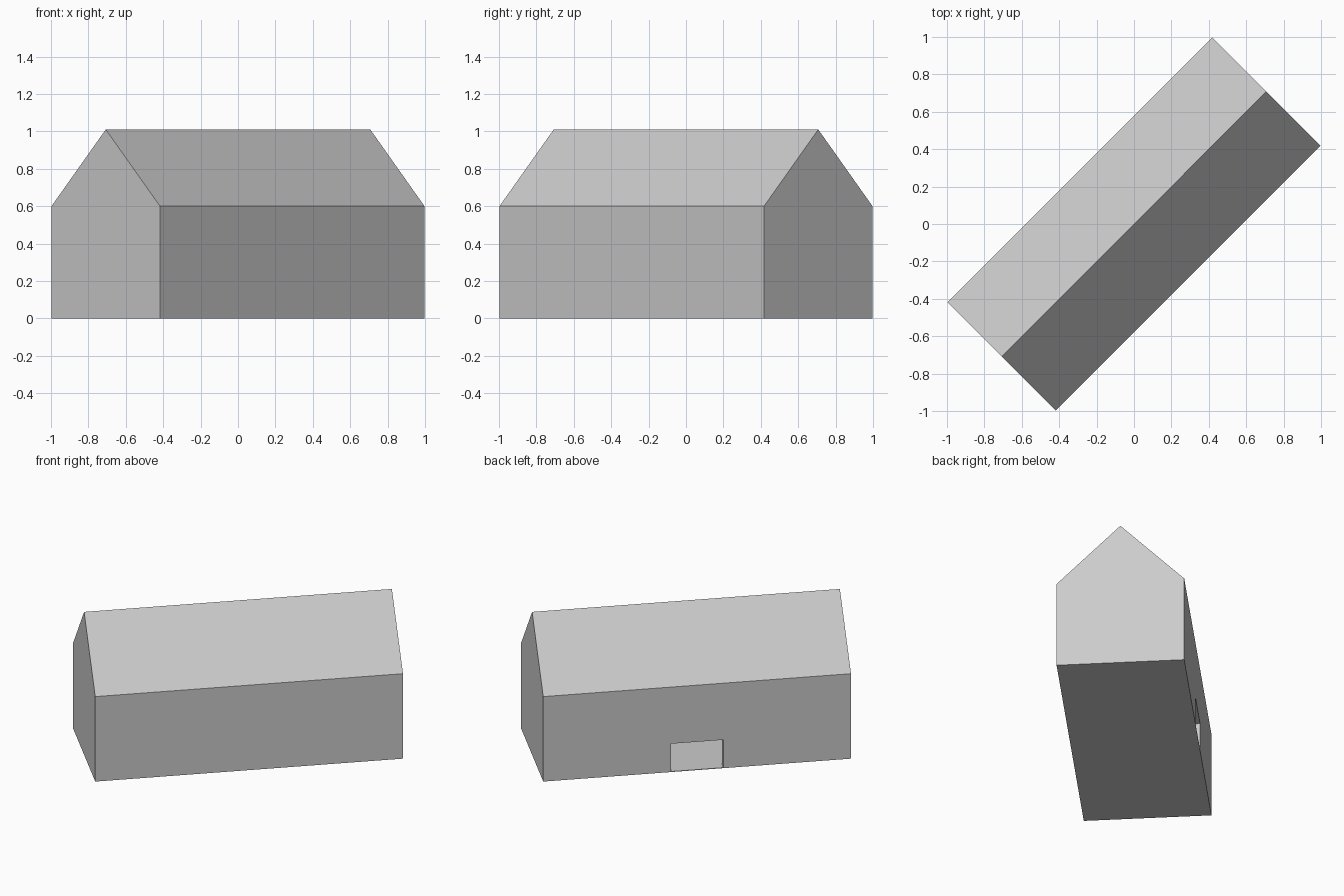
import bpy
import bmesh
from math import radians, sqrt
from mathutils import Matrix

cube = bpy.data.objects.get("Cube")
if cube:
    bpy.data.objects.remove(cube, do_unlink=True)

HALF_LENGTH = 1.0
HALF_WIDTH = 0.41
EAVES = 0.6
WALL = 0.05
FLOOR = 0.004
DOOR_WIDTH, DOOR_HEIGHT = 0.34, 0.2

grey = bpy.data.materials.new("plain grey")
grey.use_nodes = True
colour = (0.6, 0.6, 0.6, 1)
grey.diffuse_color = colour
grey.node_tree.nodes["Principled BSDF"].inputs["Base Color"].default_value = colour

TURN = Matrix.Rotation(radians(45), 4, "Z")


def prism(name, profile, x0, x1):
    """Extrude a (y, z) profile along x, then turn it to the diagonal."""
    bm = bmesh.new()
    face = bm.faces.new([bm.verts.new((x0, y, z)) for y, z in profile])
    moved = bmesh.ops.extrude_face_region(bm, geom=[face])["geom"]
    verts = [v for v in moved if isinstance(v, bmesh.types.BMVert)]
    bmesh.ops.translate(bm, verts=verts, vec=(x1 - x0, 0, 0))
    bmesh.ops.recalc_face_normals(bm, faces=bm.faces)
    bm.transform(TURN)
    mesh = bpy.data.meshes.new(name)
    bm.to_mesh(mesh)
    bm.free()
    mesh.materials.append(grey)
    obj = bpy.data.objects.new(name, mesh)
    bpy.context.collection.objects.link(obj)
    return obj


def gable(half, floor, eaves):
    """House-shaped section with a 45 degree roof."""
    return [(-half, floor), (half, floor), (half, eaves),
            (0, eaves + half), (-half, eaves)]


# Outer walls and roof
house = prism("house_shell", gable(HALF_WIDTH, 0, EAVES), -HALF_LENGTH, HALF_LENGTH)

# Hollow room, keeping the roof as thick as the walls
inner_half = HALF_WIDTH - WALL
inner_eaves = EAVES + WALL - WALL * sqrt(2)
room = prism("room_cutter", gable(inner_half, FLOOR, inner_eaves),
             WALL - HALF_LENGTH, HALF_LENGTH - WALL)

# Low doorway in the middle of the back long wall
near, far = HALF_WIDTH - 2 * WALL, HALF_WIDTH + WALL
doorway = prism("doorway_cutter",
                [(near, FLOOR), (far, FLOOR), (far, DOOR_HEIGHT), (near, DOOR_HEIGHT)],
                -DOOR_WIDTH / 2, DOOR_WIDTH / 2)

# Cut both out and keep the finished shell
for cutter in (room, doorway):
    cutter.hide_render = True
    cut = house.modifiers.new(cutter.name, "BOOLEAN")
    cut.operation = "DIFFERENCE"
    cut.solver = "EXACT"
    cut.object = cutter
bpy.context.view_layer.update()
graph = bpy.context.evaluated_depsgraph_get()
finished = bpy.data.meshes.new_from_object(house.evaluated_get(graph))
house.modifiers.clear()
house.data = finished
for cutter in (room, doorway):
    bpy.data.objects.remove(cutter, do_unlink=True)
